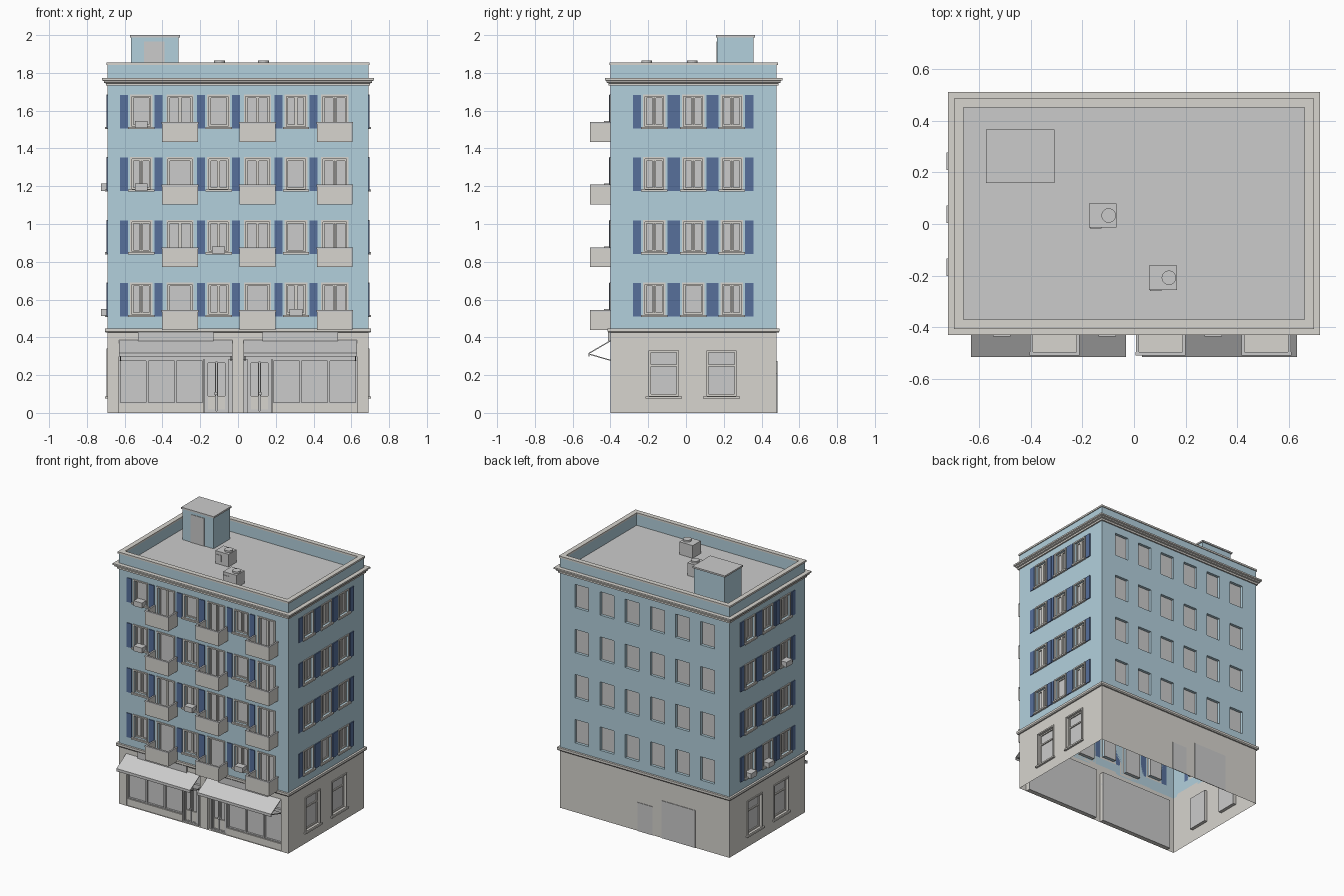
import bpy, bmesh
from mathutils import Vector, Matrix

if "Cube" in bpy.data.objects:
    bpy.data.objects.remove(bpy.data.objects["Cube"])

X, Y0, Y1 = 0.69, -0.40, 0.48          # body footprint
# wall frames: u along the wall, d outward, z up
FRAMES = {
    'front': lambda u, d, z: Vector((u, Y0 - d, z)),
    'back': lambda u, d, z: Vector((u, Y1 + d, z)),
    'right': lambda u, d, z: Vector((X + d, u, z)),
    'left': lambda u, d, z: Vector((-X - d, u, z)),
    'world': lambda u, d, z: Vector((u, d, z)),
}


def material(name, col):
    m = bpy.data.materials.new(name)
    m.diffuse_color = (*col, 1)
    m.use_nodes = True
    m.node_tree.nodes["Principled BSDF"].inputs["Base Color"].default_value = m.diffuse_color
    return m


BLUE = material('pale_blue', (0.45, 0.63, 0.72))
STONE = material('stone', (0.68, 0.66, 0.62))
NAVY = material('shutter_blue', (0.095, 0.16, 0.33))
parts = {}


def part(name, mat=None):
    if name not in parts:
        parts[name] = (bmesh.new(), mat)
    return parts[name][0]


def prism(bm, f, prof, u0, u1):
    """Extrude a (d, z) profile along u."""
    a, b = ([bm.verts.new(FRAMES[f](u, d, z)) for d, z in prof] for u in (u0, u1))
    n = len(prof)
    fs = [bm.faces.new(a), bm.faces.new(b[::-1])]
    fs += [bm.faces.new((a[i], b[i], b[(i + 1) % n], a[(i + 1) % n])) for i in range(n)]
    bmesh.ops.recalc_face_normals(bm, faces=fs)


def box(bm, f, u0, u1, d0, d1, z0, z1):
    prism(bm, f, [(d0, z0), (d1, z0), (d1, z1), (d0, z1)], u0, u1)


def frame(bm, f, u0, u1, z0, z1, t, d0, d1):
    box(bm, f, u0, u0 + t, d0, d1, z0, z1)
    box(bm, f, u1 - t, u1, d0, d1, z0, z1)
    box(bm, f, u0 + t, u1 - t, d0, d1, z0, z0 + t)
    box(bm, f, u0 + t, u1 - t, d0, d1, z1 - t, z1)


def ring(bm, prof):
    """Sweep an (offset, z) profile around the footprint."""
    loops = [[bm.verts.new((sx * (X + o), Y0 - o if sy < 0 else Y1 + o, z))
              for sx, sy in ((-1, -1), (1, -1), (1, 1), (-1, 1))] for o, z in prof]
    for i, a in enumerate(loops):
        b = loops[(i + 1) % len(loops)]
        for k in range(4):
            j = (k + 1) % 4
            bm.faces.new((a[k], a[j], b[j], b[k]))
    bmesh.ops.recalc_face_normals(bm, faces=bm.faces)


def quad(bm, pts, towards):
    face = bm.faces.new([bm.verts.new(p) for p in pts])
    face.normal_update()
    if face.normal.dot(towards) < 0:
        face.normal_flip()


def wall(bm, f, z0, z1, holes):
    """Single-skin wall with rectangular openings and their reveals."""
    F = FRAMES[f]
    out = F(0, 1, 0) - F(0, 0, 0)
    ends = (-X, X) if f in ('front', 'back') else (Y0, Y1)
    us = sorted({*ends, *(h[0] for h in holes), *(h[1] for h in holes)})
    zs = sorted({z0, z1, *(h[2] for h in holes), *(h[3] for h in holes)})
    for a, b in zip(us, us[1:]):
        for c, d in zip(zs, zs[1:]):
            u, z = (a + b) / 2, (c + d) / 2
            if not any(h[0] < u < h[1] and h[2] < z < h[3] for h in holes):
                quad(bm, [F(a, 0, c), F(b, 0, c), F(b, 0, d), F(a, 0, d)], out)
    for a, b, c, d, dep in holes:
        mid = F((a + b) / 2, -dep / 2, (c + d) / 2)
        for (p, q), (r, s) in (((a, c), (b, c)), ((b, c), (b, d)), ((b, d), (a, d)), ((a, d), (a, c))):
            pts = [F(p, 0, q), F(r, 0, s), F(r, -dep, s), F(p, -dep, q)]
            quad(bm, pts, mid - sum(pts, Vector()) / 4)
    bmesh.ops.remove_doubles(bm, verts=bm.verts, dist=1e-5)


upper = {f: [] for f in FRAMES}
ground = {f: [] for f in FRAMES}
DEP = 0.02


def window(f, u, w, z0, z1, holes, double=True, trim=True, sill=True):
    a, b = u - w / 2, u + w / 2
    holes[f].append((a, b, z0, z1, DEP))
    box(part('window_panes'), f, a, b, -DEP - 0.004, -DEP, z0, z1)
    if not trim:
        return
    cs = part('window_casements', STONE)
    frame(cs, f, a, b, z0, z1, 0.009, -DEP, -DEP + 0.008)
    if double:
        for s in (-1, 1):
            box(cs, f, u + s * 0.005 - 0.004, u + s * 0.005 + 0.004, -DEP, -DEP + 0.008, z0 + 0.009, z1 - 0.009)
    frame(part('window_trim', STONE), f, a - 0.01, b + 0.01, z0 - 0.01, z1 + 0.01, 0.01, 0, 0.006)
    if sill:
        box(part('window_sills', STONE), f, a - 0.02, b + 0.02, 0, 0.015, z0 - 0.014, z0 - 0.003)


def shutters(f, u, z):
    for s in (-1, 1):
        c = u + s * 0.092
        off = 0.005 if s < 0 else 0.007
        box(part('shutters', NAVY), f, c - 0.0215, c + 0.0215, 0, off, z, z + 0.178)


def air_conditioner(f, u, z):
    box(part('air_conditioners'), f, u - 0.034, u + 0.034, -0.015, 0.035, z + 0.002, z + 0.04)


def balcony(u, z):
    bm, f, h, e = part('balconies', STONE), 'front', 0.095, 0.107
    box(bm, f, u - e + 0.012, u + e - 0.012, 0, e, z, z + 0.014)
    box(bm, f, u - 0.095, u + 0.095, e - 0.01, e, z + 0.014, z + h)
    for s in (-1, 1):
        box(bm, f, u + s * 0.09 - 0.005, u + s * 0.09 + 0.005, 0, e - 0.01, z + 0.014, z + h)
        box(part('balcony_rails'), f, u + s * 0.09 - 0.006, u + s * 0.09 + 0.006, 0, e - 0.01, z + h, z + 0.105)
    box(part('balcony_rails'), f, u - 0.097, u + 0.097, e - 0.012, e + 0.002, z + h, z + 0.105)


# upper storeys
COLS = [-0.512, -0.307, -0.103, 0.103, 0.307, 0.512]
SINGLE = {(0, 1), (0, 3), (1, 4), (2, 1), (2, 4), (3, 0), (3, 2)}
for i in range(4):
    z = 0.51 + 0.3317 * i
    for c, u in enumerate(COLS):
        if c % 2 != 0:
            window('front', u, 0.125, z - 0.045, z + 0.17, upper, (i, c) not in SINGLE, sill=False)
            balcony(u, z - 0.07)
        else:
            window('front', u, 0.10, z + 0.012, z + 0.17, upper, (i, c) not in SINGLE)
            shutters('front', u, z)
        window('back', u, 0.112, z, z + 0.172, upper, trim=False)
    for f in ('left', 'right'):
        for c, u in enumerate((-0.168, 0.038, 0.243)):
            window(f, u, 0.10, z + 0.012, z + 0.17, upper, (i, c) != (0, 1))
            shutters(f, u, z)
for f, u, i in (('front', COLS[0], 3), ('front', COLS[0], 2), ('front', COLS[2], 1), ('front', COLS[4], 0),
                ('left', -0.168, 2), ('left', 0.038, 0), ('left', 0.243, 0)):
    air_conditioner(f, u, 0.51 + 0.3317 * i)

# ground floor side windows
for f in ('left', 'right'):
    for u in (-0.118, 0.188):
        window(f, u, 0.155, 0.09, 0.33, ground, double=False)
        box(part('window_casements', STONE), f, u - 0.07, u + 0.07, -DEP, -DEP + 0.008, 0.246, 0.256)

# shop fronts, signs and awnings
for s in (-1, 1):
    def sbox(name, a, b, d0, d1, z0, z1, mat=None):
        box(part(name, mat), 'front', *sorted((s * a, s * b)), d0, d1, z0, z1)
    ground['front'].append((*sorted((s * 0.03, s * 0.63)), 0, 0.38, 0.03))
    sbox('shop_glass', 0.03, 0.63, -0.034, -0.03, 0, 0.38)
    sbox('shop_bulkheads', 0.18, 0.63, -0.03, -0.01, 0, 0.05, STONE)
    sbox('shop_transoms', 0.03, 0.63, -0.03, -0.012, 0.282, 0.30)
    for k in range(3):
        a = 0.182 + k * 0.149
        frame(part('shop_window_frames'), 'front', *sorted((s * a, s * (a + 0.149))), 0.05, 0.282, 0.006, -0.03, -0.016)
    frame(part('shop_doors'), 'front', *sorted((s * 0.05, s * 0.178)), 0, 0.282, 0.01, -0.03, -0.014)
    for a in (0.062, 0.116):
        frame(part('shop_doors'), 'front', *sorted((s * a, s * (a + 0.05))), 0.01, 0.272, 0.007, -0.03, -0.018)
        sbox('shop_door_panels', a + 0.007, a + 0.043, -0.03, -0.022, 0.017, 0.09, STONE)
    sbox('shop_door_handles', 0.108, 0.124, -0.02, -0.01, 0.095, 0.11)
    sbox('shop_signs', 0.13, 0.53, 0, 0.012, 0.38, 0.435)
    prism(part('awnings'), 'front', [(0, 0.385), (0.115, 0.318), (0.115, 0.298), (0.112, 0.298), (0.112, 0.313), (0, 0.378)],
          s * 0.03, s * 0.63)
    for u in (0.035, 0.62):
        prism(part('awning_arms'), 'front', [(-0.005, 0.28), (0.112, 0.314), (0.112, 0.308), (-0.005, 0.274)],
              s * u, s * (u + 0.005))

# back doors
box(part('back_door'), 'back', -0.065, 0.058, 0, 0.004, 0, 0.21)
box(part('garage_door'), 'back', -0.414, -0.138, 0, 0.004, 0, 0.275)

# walls
for f in ('front', 'back', 'left', 'right'):
    wall(part(f + '_upper_wall', BLUE), f, 0.43, 1.76, upper[f])
    wall(part(f + '_ground_wall', STONE), f, 0, 0.43, ground[f])

# band, cornice, parapet and roof
ring(part('floor_band', STONE), [(0, 0.425), (0.01, 0.425), (0.015, 0.432), (0.015, 0.448), (0, 0.448)])
ring(part('cornice', STONE), [(0, 1.732), (0.01, 1.732), (0.01, 1.745), (0.02, 1.748), (0.02, 1.757),
                              (0.03, 1.761), (0.03, 1.772), (0, 1.772)])
ring(part('parapet', BLUE), [(0, 1.755), (0, 1.842), (-0.026, 1.842), (-0.026, 1.755)])
ring(part('parapet_cap', STONE), [(-0.03, 1.842), (0.006, 1.842), (0.006, 1.855), (-0.03, 1.855)])
box(part('roof_deck'), 'world', -X + 0.02, X - 0.02, Y0 + 0.02, Y1 - 0.02, 1.752, 1.76)

# stair house on the roof
box(part('stair_house', BLUE), 'world', -0.566, -0.314, 0.165, 0.358, 1.76, 1.988)
box(part('stair_house_cap'), 'world', -0.573, -0.308, 0.158, 0.366, 1.988, 2.0)
box(part('stair_house_door'), 'world', -0.498, -0.388, 0.161, 0.165, 1.76, 1.965)

# roof vents
for x, y in ((-0.121, 0.033), (0.112, -0.208)):
    box(part('roof_vents'), 'world', x - 0.054, x + 0.054, y - 0.047, y + 0.047, 1.76, 1.853)
    box(part('vent_grilles'), 'world', x - 0.05, x - 0.005, y - 0.051, y - 0.047, 1.78, 1.83)
    bmesh.ops.create_cone(part('vent_fans'), cap_ends=True, segments=20, radius1=0.028, radius2=0.028, depth=0.014,
                          matrix=Matrix.Translation((x + 0.023, y, 1.859)))

for name, (bm, mat) in parts.items():
    me = bpy.data.meshes.new(name)
    bm.to_mesh(me)
    bm.free()
    if mat:
        me.materials.append(mat)
    bpy.context.collection.objects.link(bpy.data.objects.new(name, me))
